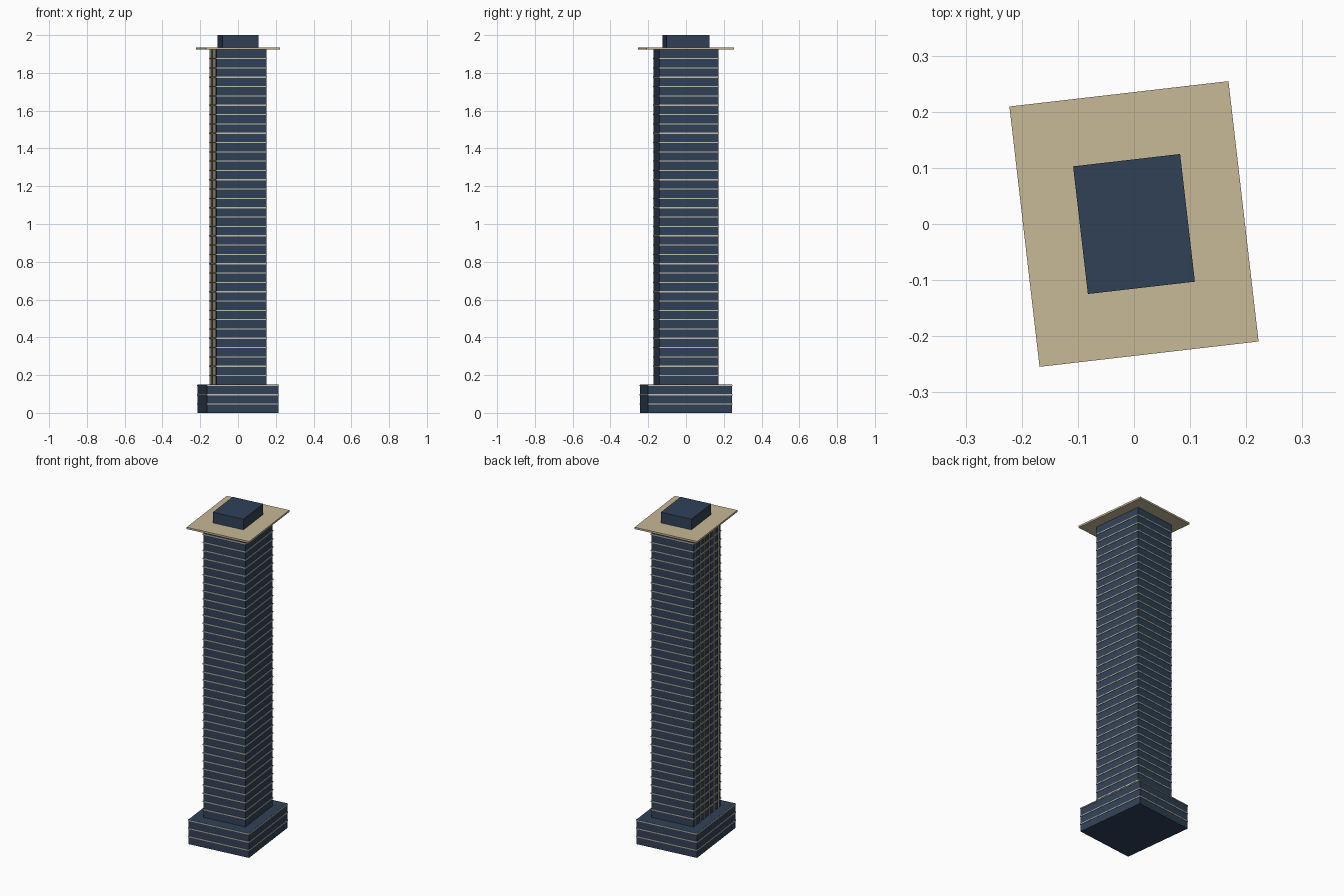
import bpy, bmesh, math
from mathutils import Matrix

if "Cube" in bpy.data.objects:
    bpy.data.objects.remove(bpy.data.objects["Cube"])

ROT = Matrix.Rotation(math.radians(6.6), 4, 'Z')
FLOORS, PODIUM_FLOORS = 39, 3
STEP = 1.925 / FLOORS
BAND = 0.006


def material(name, color):
    m = bpy.data.materials.new(name)
    m.diffuse_color = (*color, 1)
    m.use_nodes = True
    m.node_tree.nodes["Principled BSDF"].inputs["Base Color"].default_value = m.diffuse_color
    return m


glass = material("navy_glass", (0.03, 0.053, 0.095))
pale = material("pale_concrete", (0.57, 0.53, 0.45))
tan = material("tan_stone", (0.57, 0.48, 0.31))


def boxes(name, specs, mat):
    """One object from boxes given as (x, y, width, depth, z0, z1)."""
    bm = bmesh.new()
    for x, y, w, d, z0, z1 in specs:
        m = Matrix.Translation((x, y, (z0 + z1) / 2)) @ Matrix.Diagonal((w, d, z1 - z0, 1))
        bmesh.ops.create_cube(bm, size=1, matrix=ROT @ m)
    mesh = bpy.data.meshes.new(name)
    bm.to_mesh(mesh)
    bm.free()
    mesh.materials.append(mat)
    ob = bpy.data.objects.new(name, mesh)
    bpy.context.collection.objects.link(ob)
    return ob


PW, PD = 0.38, 0.447    # podium plan
TW, TD = 0.265, 0.314   # tower plan
top = PODIUM_FLOORS * STEP

# Main volumes
boxes("podium", [(0, 0, PW, PD, 0, top + 0.001)], glass)
boxes("tower", [(0, 0, TW, TD, top, 1.926)], glass)

# Floor bands
boxes("podium_bands", [(0, 0, PW + 0.005, PD + 0.005, i * STEP - BAND, i * STEP)
                       for i in range(1, PODIUM_FLOORS + 1)], pale)
boxes("tower_bands", [(0, 0, TW + 0.006, TD + 0.006, i * STEP - BAND / 2, i * STEP + BAND / 2)
                      for i in range(PODIUM_FLOORS + 1, FLOORS)], pale)

# Vertical fins on the left face only
boxes("left_fins", [(-TW / 2 - 0.001, (i / 5 - 0.5) * (TD - 0.05), 0.006, 0.005, top, 1.925)
                    for i in range(6)], tan)

# Overhanging roof slab and plant room
boxes("roof_slab", [(0, 0, 0.393, 0.467, 1.924, 1.935)], tan)
boxes("plant_room", [(0, 0, 0.192, 0.229, 1.935, 2.0)], glass)
